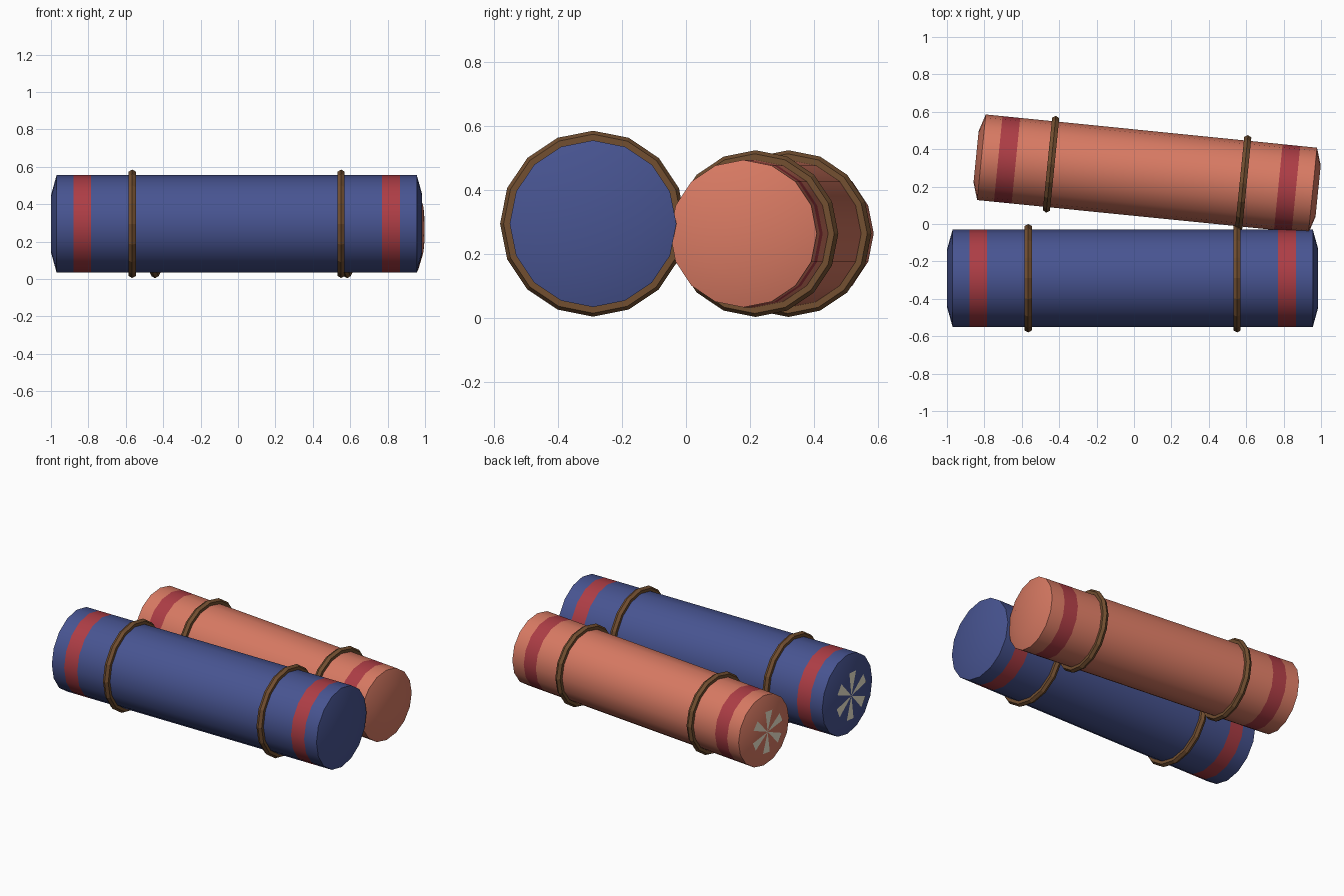
import bpy, bmesh
from math import sin, cos, pi, radians

if "Cube" in bpy.data.objects:
    bpy.data.objects.remove(bpy.data.objects["Cube"])

SIDES = 16


def material(name, rgb):
    m = bpy.data.materials.new(name)
    m.diffuse_color = (*rgb, 1)
    m.use_nodes = True
    m.node_tree.nodes["Principled BSDF"].inputs["Base Color"].default_value = m.diffuse_color
    return m


BLUE = material("blue_cloth", (0.064, 0.089, 0.285))
CORAL = material("coral_cloth", (0.69, 0.195, 0.125))
RED = material("red_stripe", (0.42, 0.047, 0.06))
BROWN = material("brown_cord", (0.17, 0.078, 0.03))
CREAM = material("cream", (0.88, 0.82, 0.64))


def finish(bm, name, mats, loc, yaw, smooth=False):
    bmesh.ops.recalc_face_normals(bm, faces=bm.faces)
    me = bpy.data.meshes.new(name)
    bm.to_mesh(me)
    bm.free()
    ob = bpy.data.objects.new(name, me)
    for m in mats:
        me.materials.append(m)
    bpy.context.collection.objects.link(ob)
    ob.location = loc
    ob.rotation_euler = (0, 0, yaw)
    if smooth:
        bpy.ops.object.select_all(action='DESELECT')
        ob.select_set(True)
        bpy.context.view_layer.objects.active = ob
        bpy.ops.object.shade_smooth_by_angle(angle=radians(30))
    return ob


def lathe(profile, closed=False, stripes=()):
    """Spin (x, radius) points about the x axis; capped tube or closed ring."""
    bm = bmesh.new()
    rows = [[bm.verts.new((x, r * cos(2 * pi * i / SIDES), r * sin(2 * pi * i / SIDES)))
             for i in range(SIDES)] for x, r in profile]
    n = len(rows)
    for k in range(n if closed else n - 1):
        a, b = rows[k], rows[(k + 1) % n]
        for i in range(SIDES):
            j = (i + 1) % SIDES
            f = bm.faces.new((a[i], a[j], b[j], b[i]))
            f.material_index = 1 if k in stripes else 0
    if not closed:
        bm.faces.new(rows[0])
        bm.faces.new(rows[-1])
    return bm


def bedroll(name, cloth, loc, yaw, half, rad):
    # striped roll with slightly domed ends
    flat = 0.6 * rad
    left = [(-half - 0.029, flat), (-half, rad), (-half + 0.09, rad), (-half + 0.185, rad)]
    profile = left + [(-x, r) for x, r in reversed(left)]
    finish(lathe(profile, stripes=(2, 4)), name + "_roll", [cloth, RED], loc, yaw, True)

    # two hexagonal-section cords around the roll
    for side, s in (("left", -1), ("right", 1)):
        ring = [(s * 0.58 * half + 0.022 * sin(k * pi / 3),
                 rad + 0.008 + 0.022 * cos(k * pi / 3)) for k in range(6)]
        finish(lathe(ring, closed=True), f"{name}_{side}_cord", [BROWN], loc, yaw)

    # six pale wedges on the left end
    bm = bmesh.new()
    x = -half - 0.031
    for k in range(6):
        mid = radians(25 + 60 * k)
        pts = [(x, 0, 0)] + [(x, -flat * cos(mid + d), flat * sin(mid + d))
                             for d in (-radians(13), radians(13))]
        f = bm.faces.new([bm.verts.new(p) for p in pts])
    finish(bm, name + "_end_wedges", [CREAM], loc, yaw)
    # keep the wedges facing outwards
    me = bpy.data.objects[name + "_end_wedges"].data
    if me.polygons[0].normal.x > 0:
        me.flip_normals()


bedroll("front", BLUE, (-0.007, -0.29, 0.295), 0, 0.963, 0.26)
bedroll("back", CORAL, (0.07, 0.268, 0.264), -0.1, 0.89, 0.23)
